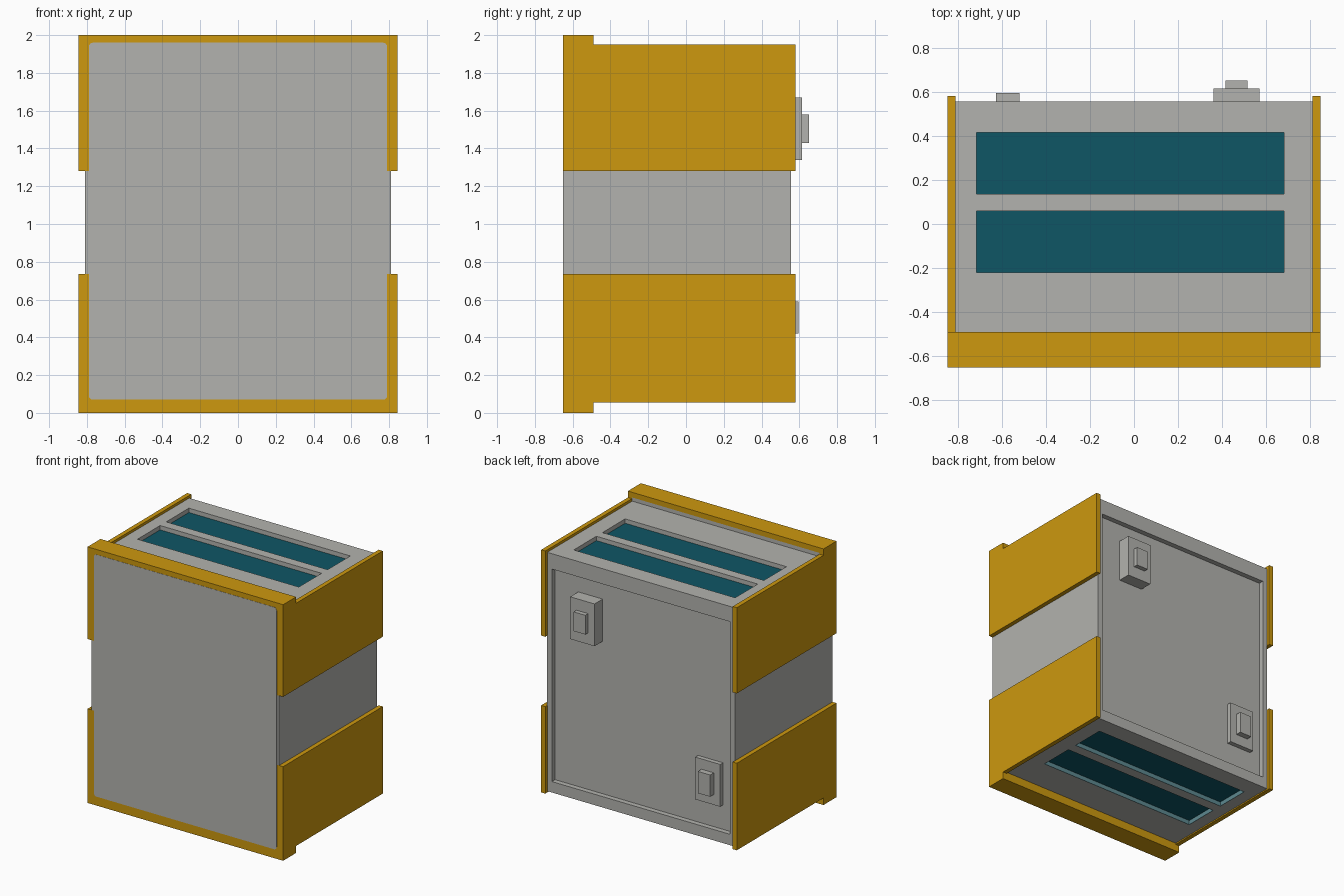
import bpy, bmesh, math

if "Cube" in bpy.data.objects:
    bpy.data.objects.remove(bpy.data.objects["Cube"])


def material(name, rgb):
    m = bpy.data.materials.new(name)
    m.diffuse_color = (*rgb, 1)
    m.use_nodes = True
    m.node_tree.nodes["Principled BSDF"].inputs["Base Color"].default_value = m.diffuse_color
    return m


GREY = material("warm_grey", (0.45, 0.45, 0.425))
YELLOW = material("amber_yellow", (0.61, 0.315, 0.0045))
TEAL = material("dark_teal", (0.0045, 0.092, 0.13))
PALE = material("pale_teal", (0.11, 0.25, 0.28))


def prism(name, pts, axis, lo, hi, mat):
    """Extrude a closed 2D profile along x or y."""
    bm = bmesh.new()
    place = {"x": lambda p, d: (d, p[0], p[1]), "y": lambda p, d: (p[0], d, p[1])}[axis]
    a = [bm.verts.new(place(p, lo)) for p in pts]
    b = [bm.verts.new(place(p, hi)) for p in pts]
    bm.faces.new(a)
    bm.faces.new(b[::-1])
    for i in range(len(pts)):
        j = (i + 1) % len(pts)
        bm.faces.new((a[i], b[i], b[j], a[j]))
    bmesh.ops.recalc_face_normals(bm, faces=bm.faces)
    me = bpy.data.meshes.new(name)
    bm.to_mesh(me)
    bm.free()
    me.materials.append(mat)
    ob = bpy.data.objects.new(name, me)
    bpy.context.collection.objects.link(ob)
    return ob


def box(name, x, y, z, mat):
    pts = [(x[0], z[0]), (x[1], z[0]), (x[1], z[1]), (x[0], z[1])]
    return prism(name, pts, "y", y[0], y[1], mat)


def cut(target, cutter):
    mod = target.modifiers.new("cut", "BOOLEAN")
    mod.operation = "DIFFERENCE"
    mod.solver = "EXACT"
    mod.object = cutter
    bpy.context.view_layer.objects.active = target
    bpy.ops.object.modifier_apply(modifier=mod.name)
    bpy.data.objects.remove(cutter)


# Main cabinet, with vent recesses and a recessed rear panel
TOP, BOTTOM = 1.93, 0.065
SLOT_X = (-0.715, 0.68)
SLOTS_Y = [(0.135, 0.415), (-0.22, 0.06)]
DEPTH = 0.04
body = box("cabinet_body", (-0.811, 0.811), (-0.646, 0.555), (BOTTOM, TOP), GREY)
cut(body, box("rear_cutter", (-0.77, 0.77), (0.515, 0.7), (0.15, 1.81), GREY))
for i, sy in enumerate(SLOTS_Y):
    cut(body, box("top_cutter", SLOT_X, sy, (TOP - DEPTH, 2.1), GREY))
    cut(body, box("bottom_cutter", SLOT_X, sy, (-0.1, BOTTOM + DEPTH), GREY))
    # Dark vent floors, top and bottom
    box(f"top_vent_{i}", SLOT_X, sy, (TOP - DEPTH - 0.002, TOP - DEPTH + 0.006), TEAL)
    box(f"bottom_vent_{i}", SLOT_X, sy, (BOTTOM + DEPTH - 0.006, BOTTOM + DEPTH + 0.002), TEAL)
    # Pale liner round the bottom vent
    t, z = 0.004, (BOTTOM, BOTTOM + DEPTH)
    for k in (0, 1):
        x0, y0 = SLOT_X[k], sy[k]
        s = t if k == 0 else -t
        box(f"bottom_vent_end_{i}_{k}", sorted((x0, x0 + s)), sy, z, PALE)
        box(f"bottom_vent_side_{i}_{k}", SLOT_X, sorted((y0, y0 + s)), z, PALE)

# Grey core behind the front rim, and flush front band between the guards
box("front_core", (-0.81, 0.81), (-0.645, -0.492), (0.05, 1.96), GREY)
box("front_band", (-0.81, 0.81), (-0.65, -0.6), (0.735, 1.28), GREY)

# Front panel with rounded corners
outline = []
r = 0.022
for cx, cz, start in ((0.79 - r, 1.96 - r, 0), (-0.79 + r, 1.96 - r, 90),
                      (-0.79 + r, 0.07 + r, 180), (0.79 - r, 0.07 + r, 270)):
    for k in range(5):
        a = math.radians(start + 22.5 * k)
        outline.append((cx + r * math.cos(a), cz + r * math.sin(a)))
prism("front_panel", outline, "y", -0.6515, -0.64, GREY)

# Yellow front rim: thin plates plus deep lips at the top and bottom
box("upper_front_rim", (-0.811, 0.811), (-0.65, -0.643), (1.28, 1.97), YELLOW)
box("lower_front_rim", (-0.811, 0.811), (-0.65, -0.643), (0.05, 0.735), YELLOW)
box("top_lip", (-0.811, 0.811), (-0.65, -0.49), (1.96, 2.0), YELLOW)
box("bottom_lip", (-0.811, 0.811), (-0.65, -0.49), (0.0, 0.065), YELLOW)

# Yellow side guards with a notched profile, two on each side
upper = [(-0.65, 1.28), (0.58, 1.28), (0.58, 1.95), (-0.49, 1.95), (-0.49, 2), (-0.65, 2)]
lower = [(-0.65, 0.735), (0.58, 0.735), (0.58, 0.055), (-0.49, 0.055), (-0.49, 0), (-0.65, 0)]
for side, x in (("left", (-0.845, -0.81)), ("right", (0.81, 0.845))):
    prism(f"upper_guard_{side}", upper, "x", *x, YELLOW)
    prism(f"lower_guard_{side}", lower, "x", *x, YELLOW)

# Rear latch boxes, each a plate with a raised knob
box("upper_latch_plate", (0.36, 0.57), (0.51, 0.615), (1.34, 1.67), GREY)
box("upper_latch_knob", (0.415, 0.515), (0.61, 0.65), (1.43, 1.58), GREY)
box("lower_latch_plate", (-0.68, -0.465), (0.51, 0.55), (0.34, 0.67), GREY)
box("lower_latch_knob", (-0.625, -0.52), (0.54, 0.595), (0.42, 0.59), GREY)
